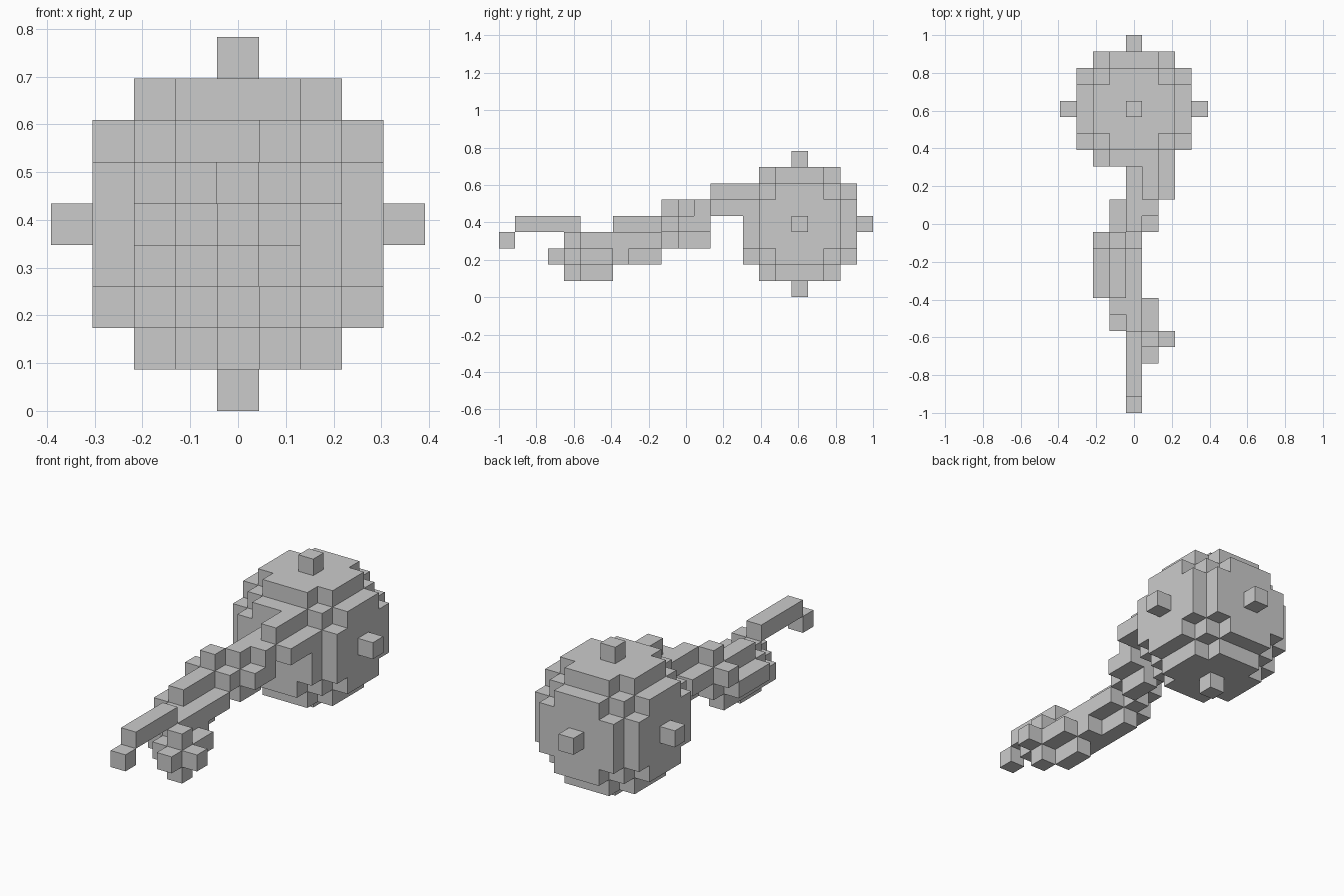
import bpy, bmesh, math
from mathutils import Vector
from itertools import product

if "Cube" in bpy.data.objects:
    bpy.data.objects.remove(bpy.data.objects["Cube"], do_unlink=True)

UNIT = 2 / 23            # edge of one block
HEAD = (0, 18, 4)        # block at the middle of the head
AXES = [Vector(a) * s for a in ((1, 0, 0), (0, 1, 0), (0, 0, 1)) for s in (1, -1)]


def offset(cell, step):
    return tuple(int(c + s) for c, s in zip(cell, step))


def bar(x, z, first, last):
    """Run of blocks along the length."""
    return {(x, y, z) for y in range(first, last + 1)}


def cross(x, z, first, last):
    """Bar with a plus-shaped section."""
    arms = ((0, 0), (1, 0), (-1, 0), (0, 1), (0, -1))
    return set().union(*(bar(x + a, z + b, first, last) for a, b in arms))


def ball(centre, reach):
    r = range(-4, 5)
    return {offset(centre, d) for d in product(r, r, r)
            if Vector(d).length_squared <= reach}


def build(name, cells, occupied):
    """Make the outer skin of a group of blocks."""
    bm = bmesh.new()
    for cell in cells:
        mid = Vector((cell[0], cell[1] - 11, cell[2] + 0.5))
        for n in AXES:
            if offset(cell, n) in occupied:
                continue
            u = Vector((n.y, n.z, n.x))
            v = n.cross(u)
            corners = [mid + (n + u * a + v * b) / 2
                       for a, b in ((1, 1), (-1, 1), (-1, -1), (1, -1))]
            bm.faces.new([bm.verts.new(c * UNIT) for c in corners])
    bmesh.ops.remove_doubles(bm, verts=bm.verts, dist=UNIT / 100)
    bmesh.ops.dissolve_limit(bm, angle_limit=math.radians(1),
                             verts=bm.verts, edges=bm.edges)
    mesh = bpy.data.meshes.new(name)
    bm.to_mesh(mesh)
    bm.free()
    bpy.context.collection.objects.link(bpy.data.objects.new(name, mesh))


parts = {}

# Round head with a stud on every free side
parts["head"] = ball(HEAD, 14)
parts["head_studs"] = {offset(HEAD, n * 4) for n in AXES if n.y >= 0}

# Twisting handle, from the head towards the front
parts["handle_neck"] = bar(0, 5, 13, 14) | bar(1, 5, 13, 14) | bar(2, 5, 13, 14) | bar(1, 6, 13, 14)
parts["handle_upper"] = cross(0, 4, 11, 12) | {(1, 12, 5)}
parts["handle_joint"] = cross(-1, 4, 10, 10)
parts["handle_middle"] = cross(-1, 3, 7, 9) | {(0, 7, 2)}
parts["handle_lower"] = cross(0, 2, 5, 6) | {(-1, 6, 3)}

# Knob and hooked prong at the front end
parts["knob"] = ball((1, 4, 2), 1) - parts["handle_lower"]
parts["prong"] = bar(0, 4, 1, 4)
parts["prong_tip"] = {(0, 0, 3)}

occupied = set().union(*parts.values())
for name, cells in parts.items():
    build(name, cells, occupied)
